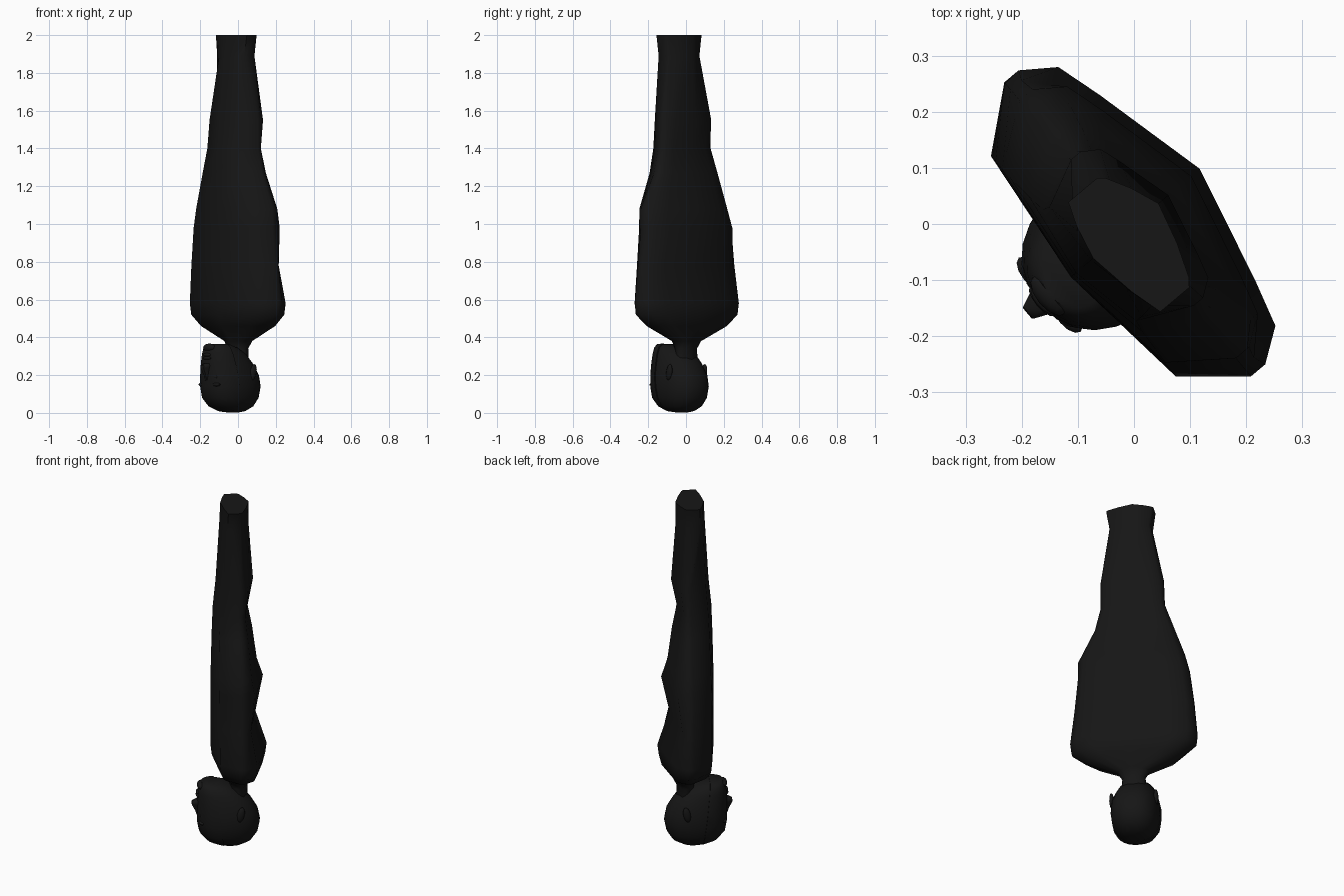
import bpy, bmesh, math
from mathutils import Matrix

if "Cube" in bpy.data.objects:
    bpy.data.objects.remove(bpy.data.objects["Cube"])

TURN = Matrix.Rotation(math.radians(-50), 4, 'Z')   # figure faces the -x -y diagonal
mat = bpy.data.materials.new("black")
mat.diffuse_color = (0.008, 0.008, 0.008, 1)
mat.use_nodes = True
mat.node_tree.nodes["Principled BSDF"].inputs["Base Color"].default_value = mat.diffuse_color


def finish(bm, name, angle=50):
    bmesh.ops.recalc_face_normals(bm, faces=bm.faces)
    bm.transform(TURN)
    me = bpy.data.meshes.new(name)
    bm.to_mesh(me)
    bm.free()
    ob = bpy.data.objects.new(name, me)
    bpy.context.collection.objects.link(ob)
    me.materials.append(mat)
    bpy.ops.object.select_all(action='DESELECT')
    ob.select_set(True)
    bpy.context.view_layer.objects.active = ob
    bpy.ops.object.shade_smooth_by_angle(angle=math.radians(angle))
    return ob


def loft(rings):
    bm = bmesh.new()
    loops = [[bm.verts.new(p) for p in r] for r in rings]
    n = len(loops[0])
    for a, b in zip(loops, loops[1:]):
        for i in range(n):
            j = (i + 1) % n
            bm.faces.new((a[i], a[j], b[j], b[i]))
    bm.faces.new(loops[0])
    bm.faces.new(loops[-1])
    return bm


def mirrored(half):
    # half section from back centre to front centre, mirrored into a loop
    return half + [(-a, c) for a, c in reversed(half[1:-1])]


# Wrapped body: faceted section, lofted from feet (top) to neck
SECTION = mirrored([(0, 1), (.63, .66), (.88, .5), (1, .12), (1, -.1), (.75, -.8), (0, -1)])
FEET = mirrored([(0, 1), (.5, .65), (.9, .25), (1, .05), (1, -.68), (.6, -.85), (0, -1)])
BODY = [  # z, left, right, front, back
    (2.0, .105, .15, .095, .057), (1.89, .09, .132, .10, .055),
    (1.55, .16, .18, .12, .08), (1.40, .165, .18, .135, .05),
    (1.27, .21, .21, .14, .075), (1.08, .275, .30, .145, .10),
    (.98, .30, .30, .147, .133), (.78, .325, .32, .147, .09),
    (.58, .342, .342, .147, .153), (.52, .335, .335, .14, .145),
    (.46, .26, .26, .115, .13), (.38, .085, .085, .05, .07),
    (.34, .062, .062, .045, .05), (.25, .07, .07, .045, .05)]
rings = []
for z, l, r, f, b in BODY:
    sec = FEET if z > 1.8 else SECTION
    rings.append([(a * (r if a > 0 else l), c * (b if c > 0 else f), z) for a, c in sec])
finish(loft(rings), "wrapped_body", 60)

# Upside-down head: z, front, back, half width
HEAD = [(.002, -.06, -.01, .03), (.01, -.11, .03, .065), (.035, -.165, .075, .098),
        (.08, -.203, .105, .122), (.14, -.214, .117, .130), (.20, -.214, .105, .128),
        (.26, -.214, .07, .113), (.31, -.210, .025, .098), (.345, -.203, -.03, .080),
        (.363, -.19, -.08, .055)]


def head_rings(grow=0.0, n=24, p=.88):
    out = []
    for z, f, b, w in HEAD:
        mid, half = (f + b) / 2, (b - f) / 2 + grow
        ring = []
        for i in range(n):
            t = 2 * math.pi * i / n
            c, s = math.cos(t), math.sin(t)
            ring.append((math.copysign(abs(c) ** p, c) * (w + grow),
                         mid + math.copysign(abs(s) ** p, s) * half,
                         z + grow * (.5 if z > .2 else 0)))
        out.append(ring)
    return out


finish(loft(head_rings()), "head")

# Face shell: front part of the head, slightly proud, ending at a seam
bm = loft(head_rings(.006))
bmesh.ops.bisect_plane(bm, geom=bm.verts[:] + bm.edges[:] + bm.faces[:],
                       plane_co=(0, -.105, .2), plane_no=(0, 1, .12), clear_outer=True)
bmesh.ops.holes_fill(bm, edges=[e for e in bm.edges if e.is_boundary])
finish(bm, "face_shell")


def blob(name, pos, size, tilt=0):
    bm = bmesh.new()
    bmesh.ops.create_uvsphere(bm, u_segments=12, v_segments=8, radius=1)
    bm.transform(Matrix.Translation(pos) @ Matrix.Rotation(tilt, 4, 'X')
                 @ Matrix.Diagonal((*size, 1)))
    finish(bm, name)


# Nose: wedge widening towards the tip
NOSE = [(.165, -.218, .012), (.20, -.230, .016), (.237, -.248, .024),
        (.25, -.246, .028), (.262, -.225, .024)]
finish(loft([[(-w, -.19, z), (-w, -.214, z), (-w * .5, y, z), (w * .5, y, z),
              (w, -.214, z), (w, -.19, z)] for z, y, w in NOSE]), "nose")

# Mouth and chin
blob("upper_lip", (0, -.214, .290), (.034, .012, .009))
blob("lower_lip", (0, -.212, .307), (.03, .013, .010))
blob("chin", (0, -.196, .345), (.045, .024, .022))

# Paired features: eyes, brows, ears
for side, s in (("left", -1), ("right", 1)):
    blob(side + "_eye", (s * .048, -.197, .190), (.024, .014, .010))
    blob(side + "_brow", (s * .05, -.196, .15), (.036, .018, .012))
    blob(side + "_ear", (s * .120, .005, .215), (.013, .02, .044), -.2)
